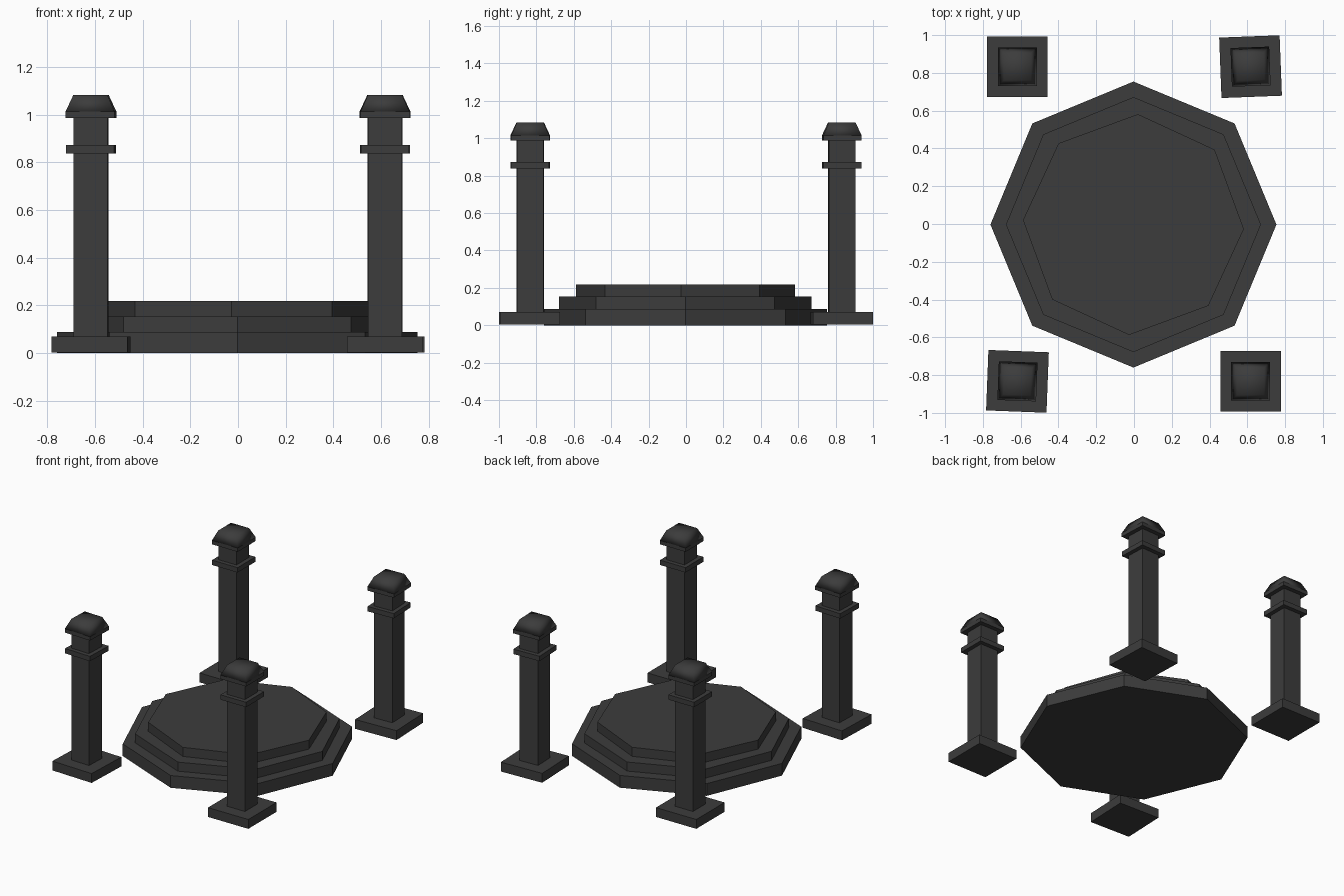
import bpy
import math

if "Cube" in bpy.data.objects:
    bpy.data.objects.remove(bpy.data.objects["Cube"])

stone = bpy.data.materials.new("dark grey stone")
stone.diffuse_color = (0.045, 0.045, 0.045, 1)
stone.use_nodes = True
stone.node_tree.nodes["Principled BSDF"].inputs["Base Color"].default_value = stone.diffuse_color


def prism(name, sides, r1, r2, z0, z1, x, y, turn, smooth=False):
    """Prism or frustum from z0 to z1; r1 and r2 are corner radii."""
    bpy.ops.mesh.primitive_cone_add(vertices=sides, radius1=r1, radius2=r2, depth=z1 - z0,
                                    location=(x, y, (z0 + z1) / 2), rotation=(0, 0, turn))
    ob = bpy.context.object
    ob.name = name
    ob.data.materials.append(stone)
    if smooth:
        bpy.ops.object.shade_smooth()
    return ob


def square(name, w1, w2, z0, z1, x, y, turn, smooth=False):
    k = math.sqrt(0.5)
    return prism(name, 4, w1 * k, w2 * k, z0, z1, x, y, turn + math.pi / 4, smooth)


# Octagonal stepped platform, top step slightly turned
prism("lower_step", 8, 0.757, 0.757, 0.0, 0.088, -0.003, -0.003, 0)
prism("middle_step", 8, 0.675, 0.675, 0.088, 0.153, -0.003, -0.003, 0)
prism("top_step", 8, 0.585, 0.585, 0.153, 0.218, -0.003, -0.003, math.radians(-2.3))

# Four corner pillars, two of them slightly turned
for label, sx, sy, deg in (("front_left", -1, -1, -2.2), ("front_right", 1, -1, 0),
                           ("back_left", -1, 1, 0), ("back_right", 1, 1, 2.2)):
    x, y, t = sx * 0.617, sy * 0.833, math.radians(deg)
    square(label + "_pillar_base", 0.32, 0.32, 0.003, 0.07, x, y, t)
    square(label + "_pillar_shaft", 0.143, 0.143, 0.07, 0.987, x, y, t)
    square(label + "_pillar_collar", 0.203, 0.203, 0.838, 0.873, x, y, t)
    square(label + "_pillar_cap", 0.205, 0.205, 0.987, 1.014, x, y, t)
    square(label + "_pillar_cap_top", 0.205, 0.143, 1.014, 1.083, x, y, t, smooth=True)
